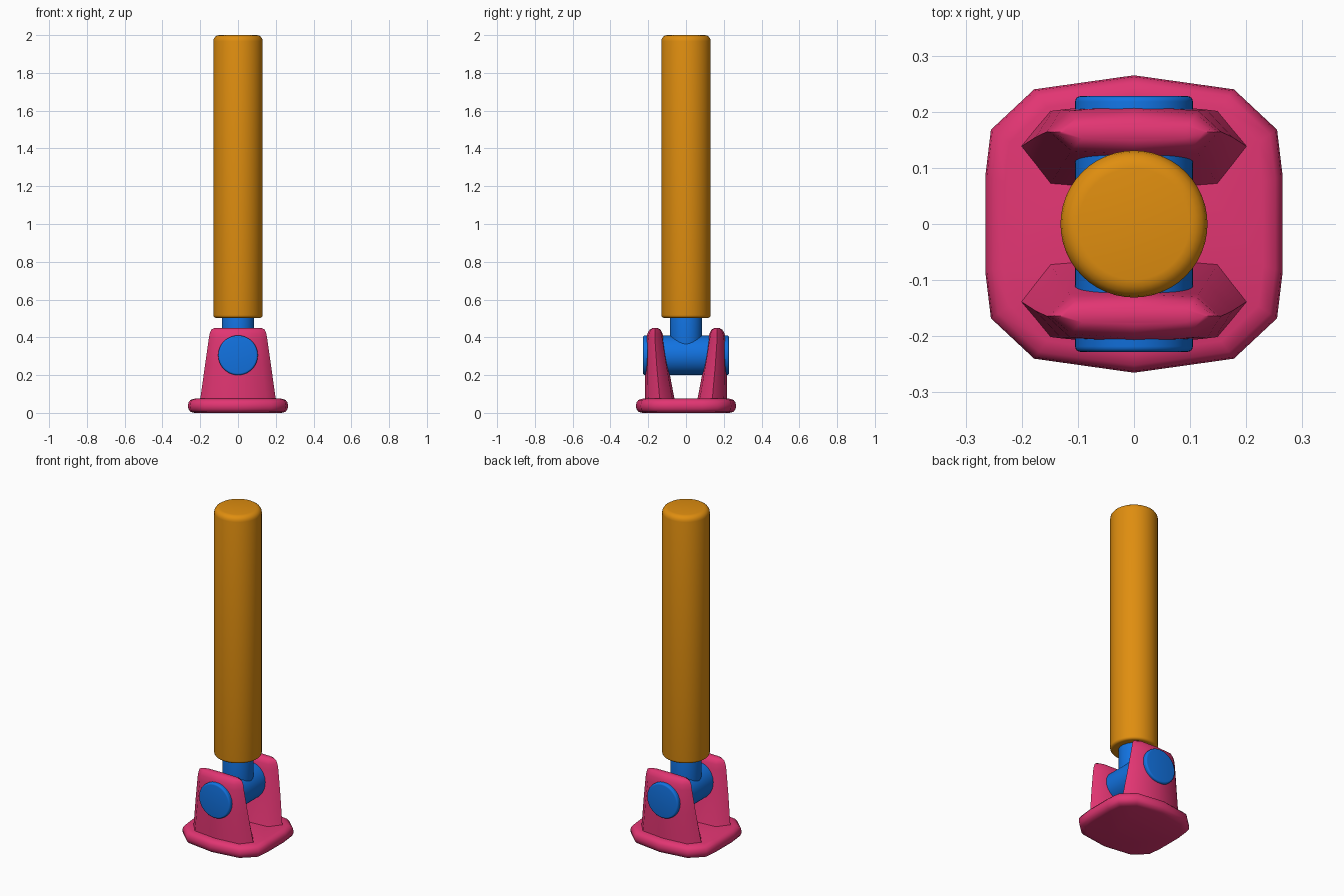
import bpy, bmesh, math
from mathutils import Matrix

cube = bpy.data.objects.get("Cube")
if cube:
    bpy.data.objects.remove(cube, do_unlink=True)


def material(name, rgb):
    m = bpy.data.materials.new(name)
    m.use_nodes = True
    m.diffuse_color = (*rgb, 1)
    m.node_tree.nodes["Principled BSDF"].inputs["Base Color"].default_value = (*rgb, 1)
    return m


pink = material("pink", (0.76, 0.036, 0.17))
blue = material("blue", (0.006, 0.17, 0.75))
orange = material("orange", (0.74, 0.27, 0.005))


def loft(name, rings, mat, matrix=Matrix(), angle=40):
    """Skin a stack of equal-length rings, cap both ends and shade smooth."""
    bm = bmesh.new()
    loops = [[bm.verts.new(p) for p in ring] for ring in rings]
    n = len(loops[0])
    for a, b in zip(loops, loops[1:]):
        for i in range(n):
            j = (i + 1) % n
            bm.faces.new((a[i], a[j], b[j], b[i]))
    bm.faces.new(loops[0][::-1])
    bm.faces.new(loops[-1])
    bm.transform(matrix)
    bmesh.ops.recalc_face_normals(bm, faces=bm.faces)
    mesh = bpy.data.meshes.new(name)
    bm.to_mesh(mesh)
    bm.free()
    mesh.materials.append(mat)
    ob = bpy.data.objects.new(name, mesh)
    bpy.context.collection.objects.link(ob)
    bpy.ops.object.select_all(action='DESELECT')
    ob.select_set(True)
    bpy.context.view_layer.objects.active = ob
    bpy.ops.object.shade_smooth_by_angle(angle=math.radians(angle))
    return ob


def rod(name, radius, z0, z1, bevel0, bevel1, mat, matrix=Matrix(), sides=48):
    """Cylinder along z with rounded rims."""
    arc = [math.radians(a) for a in (0, 22, 45, 67, 90)]
    prof = [(radius - bevel0 * (1 - math.sin(a)), z0 + bevel0 * (1 - math.cos(a))) for a in arc]
    prof += [(radius - bevel1 * (1 - math.sin(a)), z1 - bevel1 * (1 - math.cos(a))) for a in arc[::-1]]
    turn = [2 * math.pi * i / sides for i in range(sides)]
    return loft(name, [[(r * math.cos(t), r * math.sin(t), z) for t in turn] for r, z in prof], mat, matrix)


# Base plate: faceted outline with a rounded rim
quarter = [(0.265, 0.085), (0.255, 0.168), (0.178, 0.24)]
half = quarter + [(0, 0.265)] + [(-x, y) for x, y in quarter[::-1]]
outline = half + [(-x, -y) for x, y in half if x or y < 0]
outline = half + [(x, -y) for x, y in half[::-1]]
rim = [(0.87, 0), (0.95, 0.006), (0.99, 0.02), (1, 0.037), (0.99, 0.055), (0.95, 0.069), (0.87, 0.075)]
loft("base_plate", [[(x * s, y * s, z) for x, y in outline] for s, z in rim], pink, angle=60)

# Two tapering lugs: each level gives half width, inner y, outer y and height
levels = [(0.205, 0.055, 0.217, 0.05), (0.196, 0.066, 0.217, 0.1), (0.175, 0.094, 0.216, 0.25),
          (0.155, 0.118, 0.211, 0.39), (0.15, 0.124, 0.204, 0.42), (0.142, 0.134, 0.193, 0.44),
          (0.125, 0.15, 0.178, 0.449)]


def lug_ring(w, inner, outer, z):
    mid, d = (inner + outer) / 2, (outer - inner) / 2
    side = [(1, 0), (0.74, 0.8), (0, 1), (-0.74, 0.8), (-1, 0), (-0.74, -0.85), (0, -1), (0.74, -0.85)]
    return [(w * u, mid + d * v, z) for u, v in side]


for name, turn in (("back_lug", 0), ("front_lug", math.pi)):
    loft(name, [lug_ring(*lv) for lv in levels], pink, Matrix.Rotation(turn, 4, 'Z'), angle=50)

# Hinge pin through the lugs and the stem standing on it
lay = Matrix.Translation((0, 0, 0.305)) @ Matrix.Rotation(math.pi / 2, 4, 'X')
rod("hinge_pin", 0.105, -0.228, 0.228, 0.01, 0.01, blue, lay)
rod("stem", 0.086, 0.3, 0.54, 0.005, 0.005, blue)

# Long upright shaft
rod("shaft", 0.131, 0.503, 2.0, 0.015, 0.032, orange)
